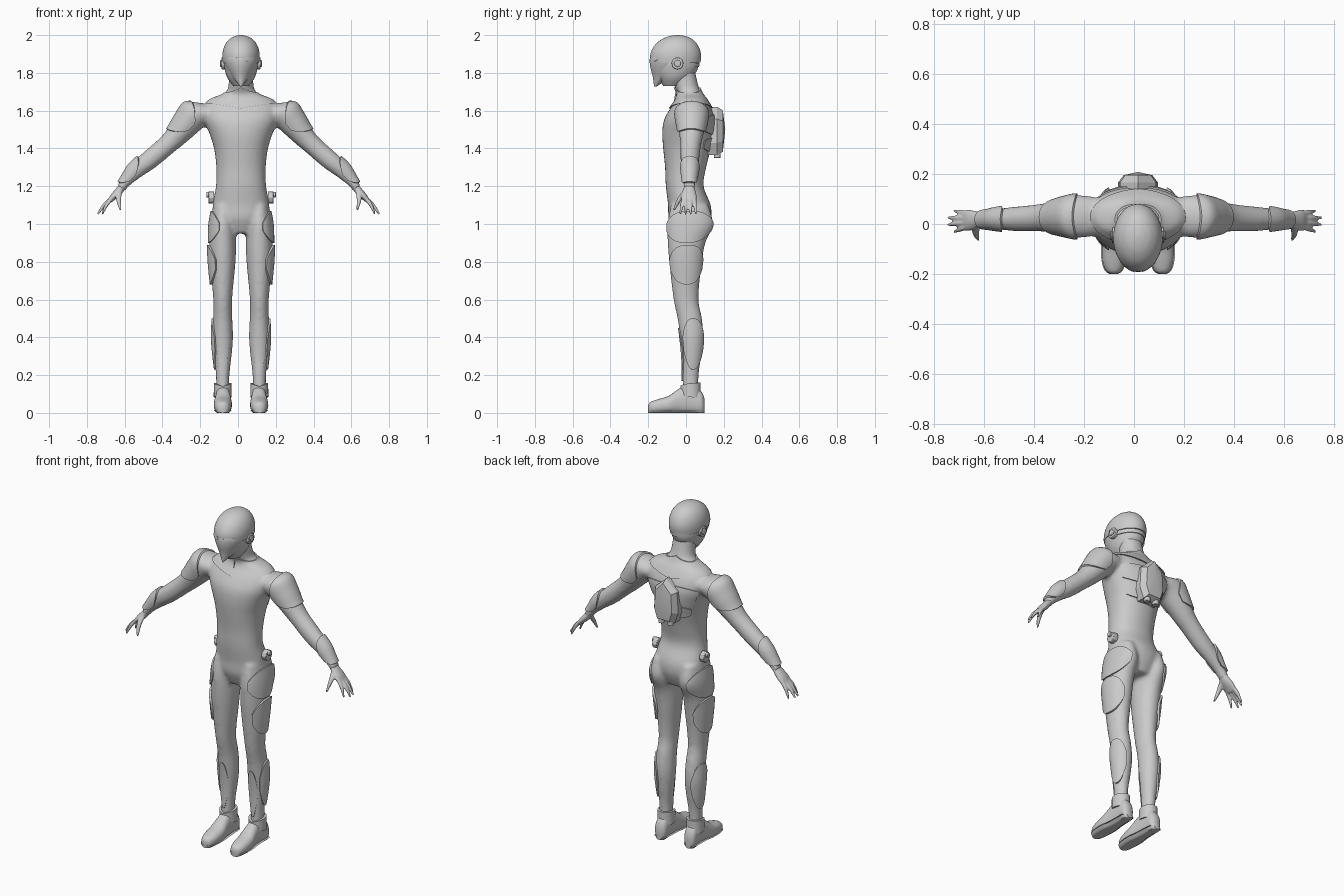
import bpy, bmesh, math
from mathutils import Vector

default = bpy.data.objects.get("Cube")
if default:
    bpy.data.objects.remove(default)

AXIS_X = 0.016                      # the figure's own centre line
SIDES = (("left", 1), ("right", -1))

grey = bpy.data.materials.new("light grey")
grey.use_nodes = True
grey.diffuse_color = (0.6, 0.6, 0.6, 1)
grey.node_tree.nodes["Principled BSDF"].inputs["Base Color"].default_value = grey.diffuse_color


def finish(bm, name, angle=35, voxel=None):
    """Turn a bmesh into a shaded object, optionally fused into one skin."""
    bmesh.ops.recalc_face_normals(bm, faces=bm.faces)
    mesh = bpy.data.meshes.new(name)
    bm.to_mesh(mesh)
    bm.free()
    mesh.materials.append(grey)
    mesh.shade_smooth()
    mesh.set_sharp_from_angle(angle=math.radians(angle))
    obj = bpy.data.objects.new(name, mesh)
    bpy.context.collection.objects.link(obj)
    if voxel:
        remesh = obj.modifiers.new("fuse", "REMESH")
        remesh.mode, remesh.voxel_size, remesh.use_smooth_shade = "VOXEL", voxel, True
        relax = obj.modifiers.new("relax", "SMOOTH")
        relax.factor, relax.iterations = 0.5, 5


def bridge(bm, first, second):
    """Join two closed rings of vertices with quads."""
    for n in range(len(first)):
        m = (n + 1) % len(first)
        bm.faces.new((first[n], first[m], second[m], second[n]))


class Limb:
    """Elliptical sections (key, x, y, z, radius_a, radius_b) along a path."""

    def __init__(self, rows, a=(1, 0, 0), b=(0, 1, 0), power=2):
        self.rows, self.a, self.b, self.power = rows, Vector(a), Vector(b), power

    def section(self, key):
        rows = self.rows
        i = 0
        while i < len(rows) - 2 and key > rows[i + 1][0]:
            i += 1

        def slope(j):
            lo, hi = rows[max(j - 1, 0)], rows[min(j + 1, len(rows) - 1)]
            return [(q - p) / (hi[0] - lo[0]) for p, q in zip(lo, hi)]
        h = rows[i + 1][0] - rows[i][0]
        t = (key - rows[i][0]) / h
        s = t * t * (3 - 2 * t)
        return [p + (q - p) * s + h * t * (1 - t) * ((1 - t) * m - t * n)
                for p, q, m, n in zip(rows[i], rows[i + 1], slope(i), slope(i + 1))]

    def point(self, key, degrees, side=1, off=0.0):
        _, x, y, z, ra, rb = self.section(key)
        c, s = math.cos(math.radians(degrees)), math.sin(math.radians(degrees))
        c = math.copysign(abs(c) ** (2 / self.power), c)
        s = math.copysign(abs(s) ** (2 / self.power), s)
        p = Vector((x, y, z)) + self.a * c * (ra + off) + self.b * s * (rb + off)
        p.x = p.x * side + AXIS_X
        return p

    def loft(self, bm, side=1, steps=4, sides=32, off=0.0, floor=-1, ceiling=9):
        keys = [p[0] + (q[0] - p[0]) * i / steps
                for p, q in zip(self.rows, self.rows[1:]) for i in range(steps)]
        rings = []
        for key in keys + [self.rows[-1][0]]:
            ring = [self.point(key, 360 * n / sides, side, off) for n in range(sides)]
            for p in ring:
                p.z = min(max(p.z, floor), ceiling)
            rings.append([bm.verts.new(p) for p in ring])
        for r, q in zip(rings, rings[1:]):
            bridge(bm, r, q)
        bm.faces.new(rings[0])
        bm.faces.new(rings[-1])


def plate(name, side, limb, thick, middle, spread, low, high, taper=0.75, n=24, rows=10):
    """Raised armour panel wrapped on a limb, narrowing towards its sides."""
    bm = bmesh.new()
    grid = []
    for i in range(n + 1):
        u = 2 * i / n - 1
        ang, half = middle + spread * u, (high - low) / 2 * (1 - taper * abs(u) ** 2.5)
        lo, hi = (low + high) / 2 - half, (low + high) / 2 + half
        column = [limb.point(lo, ang, side, -0.012)]
        column += [limb.point(lo + (hi - lo) * j / rows, ang, side, thick) for j in range(rows + 1)]
        column.append(limb.point(hi, ang, side, -0.012))
        grid.append([bm.verts.new(p) for p in column])
    for c, d in zip(grid, grid[1:]):
        for j in range(len(c) - 1):
            bm.faces.new((c[j], c[j + 1], d[j + 1], d[j]))
    bm.faces.new(grid[0])
    bm.faces.new(grid[-1])
    finish(bm, name)


def upright(rows, x=0, power=2):
    """Vertical limb from (z, y, radius_x, radius_y)."""
    return Limb([(z, x, y, z, ra, rb) for z, y, ra, rb in rows], power=power)


# Body sections
torso = upright([(.95, .02, .08, .08), (1.03, .02, .138, .112), (1.1, .018, .15, .113),
                 (1.2, -.007, .133, .1), (1.3, -.002, .131, .109), (1.4, .006, .143, .127),
                 (1.48, .012, .168, .138), (1.55, .018, .195, .135), (1.61, .025, .2, .11),
                 (1.66, .028, .16, .078), (1.69, .02, .09, .064), (1.73, .002, .067, .064),
                 (1.85, -.03, .066, .07)], power=2.15)
leg = upright([(.05, .025, .036, .042), (.2, .024, .036, .043), (.3, .03, .047, .051),
               (.4, .03, .055, .061), (.5, .02, .051, .065), (.6, 0, .05, .066),
               (.8, -.002, .068, .087), (.9, .003, .071, .1), (1, .022, .068, .121),
               (1.1, .02, .05, .1)], x=.097)
SLANT = (.7, 0, .71)
arm = Limb([(0, .15, .03, 1.59, .07, .075), (1, .235, .03, 1.585, .083, .085),
            (2, .29, .03, 1.53, .074, .076), (3, .34, .028, 1.47, .061, .063),
            (4, .39, .025, 1.42, .053, .055), (6, .49, .02, 1.335, .051, .049),
            (7, .56, .02, 1.28, .044, .041), (8, .61, .018, 1.225, .03, .032),
            (9, .64, .018, 1.185, .025, .031)], a=SLANT)
reach = {1: 0.965, -1: -1.0}          # the right arm reaches a little further

bm = bmesh.new()
torso.loft(bm)
for _, side in SIDES:
    leg.loft(bm, side)
    arm.loft(bm, reach[side])
finish(bm, "body", voxel=0.011)

# Hands: a palm, four fanned fingers and a thumb
palm = Limb([(0, .625, .018, 1.2, .02, .026), (1, .65, .016, 1.17, .021, .036),
             (2, .675, .015, 1.145, .018, .042), (3, .695, .015, 1.122, .012, .04)], a=SLANT)
thumb = Limb([(0, .645, 0, 1.175, .018, .018), (1, .648, -.035, 1.13, .014, .014),
              (2, .638, -.064, 1.072, .006, .006)])


def finger(place):
    """Finger at a place from -1.5 (index) to 1.5 (little finger)."""
    root, tip = .015 + .018 * place, .011 + .028 * place
    end = .762 - .012 * place * place
    return Limb([(0, .685, root, 1.135, .012, .011),
                 (1, (.69 + end) / 2, (root + tip) / 2, 1.1, .0105, .0105),
                 (2, end, tip, 1.052, .006, .006)], a=SLANT)


for label, side in SIDES:
    bm = bmesh.new()
    palm.loft(bm, reach[side], sides=20)
    for digit in [finger(i - 1.5) for i in range(4)] + [thumb]:
        digit.loft(bm, reach[side], sides=12)
    finish(bm, label + "_hand", voxel=0.005)

# Feet and soles
foot = Limb([(0, .097, -.2, .022, .012, .02), (1, .097, -.187, .028, .031, .03), (2, .097, -.15, .035, .044, .037),
             (3, .096, -.09, .044, .048, .047), (4, .095, -.03, .065, .041, .068),
             (5, .096, .03, .075, .038, .08), (6, .097, .08, .055, .035, .06),
             (7, .097, .098, .04, .018, .035)], b=(0, 0, 1), power=2.3)
for label, side in SIDES:
    bm = bmesh.new()
    foot.loft(bm, side, floor=0.008)
    finish(bm, label + "_foot", 50)
    bm = bmesh.new()
    foot.loft(bm, side, off=0.004, floor=0, ceiling=0.016)
    finish(bm, label + "_sole")

# Head, helmet shell and pointed mask
skull = upright([(1.73, -.07, .04, .05), (1.77, -.06, .07, .085), (1.81, -.055, .084, .112),
                 (1.86, -.055, .091, .122), (1.92, -.053, .085, .11)])
helmet = upright([(1.855, -.055, .097, .132), (1.89, -.055, .099, .135), (1.925, -.053, .094, .126),
                  (1.96, -.05, .078, .103), (1.985, -.046, .052, .069), (1.996, -.045, .026, .036),
                  (2, -.045, .006, .008)])
mask = upright([(1.727, -.163, .004, .006), (1.78, -.127, .045, .049), (1.83, -.106, .077, .083),
                (1.87, -.1, .09, .092), (1.9, -.098, .086, .086)], power=1.7)
for name, part in (("head", skull), ("helmet", helmet), ("face_mask", mask)):
    bm = bmesh.new()
    part.loft(bm, sides=48)
    finish(bm, name, 40)

# Armour panels: limb, thickness, middle angle, spread, low and high edge, taper
panels = {
    "collar": (torso, .008, 0, 90, 1.64, 1.695, -1),
    "hip_plate": (leg, .008, 0, 75, .9, 1.07),
    "thigh_guard": (leg, .012, 5, 65, .68, .89),
    "calf_guard": (leg, .008, 15, 60, .23, .5),
    "shin_plate": (leg, .005, -90, 32, .17, .45),
    "ankle_cuff": (leg, .012, 90, 180, .08, .16, .5),
    "shoulder_pad": (arm, .008, 0, 115, .6, 3.2),
    "forearm_guard": (arm, .009, 0, 110, 6.3, 8.6),
    "eye_panel": (mask, .003, -57, 20, 1.86, 1.885),
    "ear_strap": (skull, .005, 45, 45, 1.832, 1.853, 0),
}
for name, (limb, *shape) in panels.items():
    for label, side in SIDES:
        plate(f"{label}_{name}", reach[side] if limb is arm else side, limb, *shape)
plate("back_yoke", 1, torso, .005, 90, 55, 1.47, 1.58, .4)
plate("back_strap", 1, torso, .006, 90, 50, 1.38, 1.46, .5)


def drum(name, centre, radius, depth, turn=(0, math.pi / 2, 0), sides=24):
    bpy.ops.mesh.primitive_cylinder_add(vertices=sides, radius=radius, depth=depth,
                                        location=centre, rotation=turn)
    obj = bpy.context.object
    obj.name = name
    obj.data.materials.append(grey)
    bevel = obj.modifiers.new("bevel", "BEVEL")
    bevel.width, bevel.segments = 0.003, 2
    bpy.ops.object.shade_smooth_by_angle()


# Ear discs, belt pouches and pack nozzles
for label, side in SIDES:
    drum(label + "_ear_ring", (AXIS_X + side * .093, -.045, 1.85), .031, .022)
    drum(label + "_ear_cap", (AXIS_X + side * .097, -.045, 1.85), .018, .026)
    drum(label + "_belt_pouch", (AXIS_X + side * .157, .025, 1.14), .032, .03, sides=8)
    drum(label + "_belt_clip", (AXIS_X + side * .166, .025, 1.155), .015, .036, sides=8)
    drum(label + "_pack_nozzle", (AXIS_X + side * .03, .165, 1.37), .018, .04, turn=(0, 0, 0))

# Backpack: pointed shell with a ridged rear face
half = [(0, 1.62), (.072, 1.555), (.08, 1.43), (.055, 1.365)]
outline = half + [(-x, z) for x, z in reversed(half[1:])]
bm = bmesh.new()
layers = []
for y, scale in ((.1, 1), (.165, 1), (.195, .72)):
    layers.append([bm.verts.new((AXIS_X + x * scale, y, 1.49 + (z - 1.49) * (scale + 1) / 2)) for x, z in outline])
for r, q in zip(layers, layers[1:]):
    bridge(bm, r, q)
bm.faces.new(layers[0])
peak = bm.verts.new((AXIS_X, .208, 1.5))
for i, v in enumerate(layers[-1]):
    bm.faces.new((v, layers[-1][(i + 1) % len(outline)], peak))
finish(bm, "backpack", 12)
